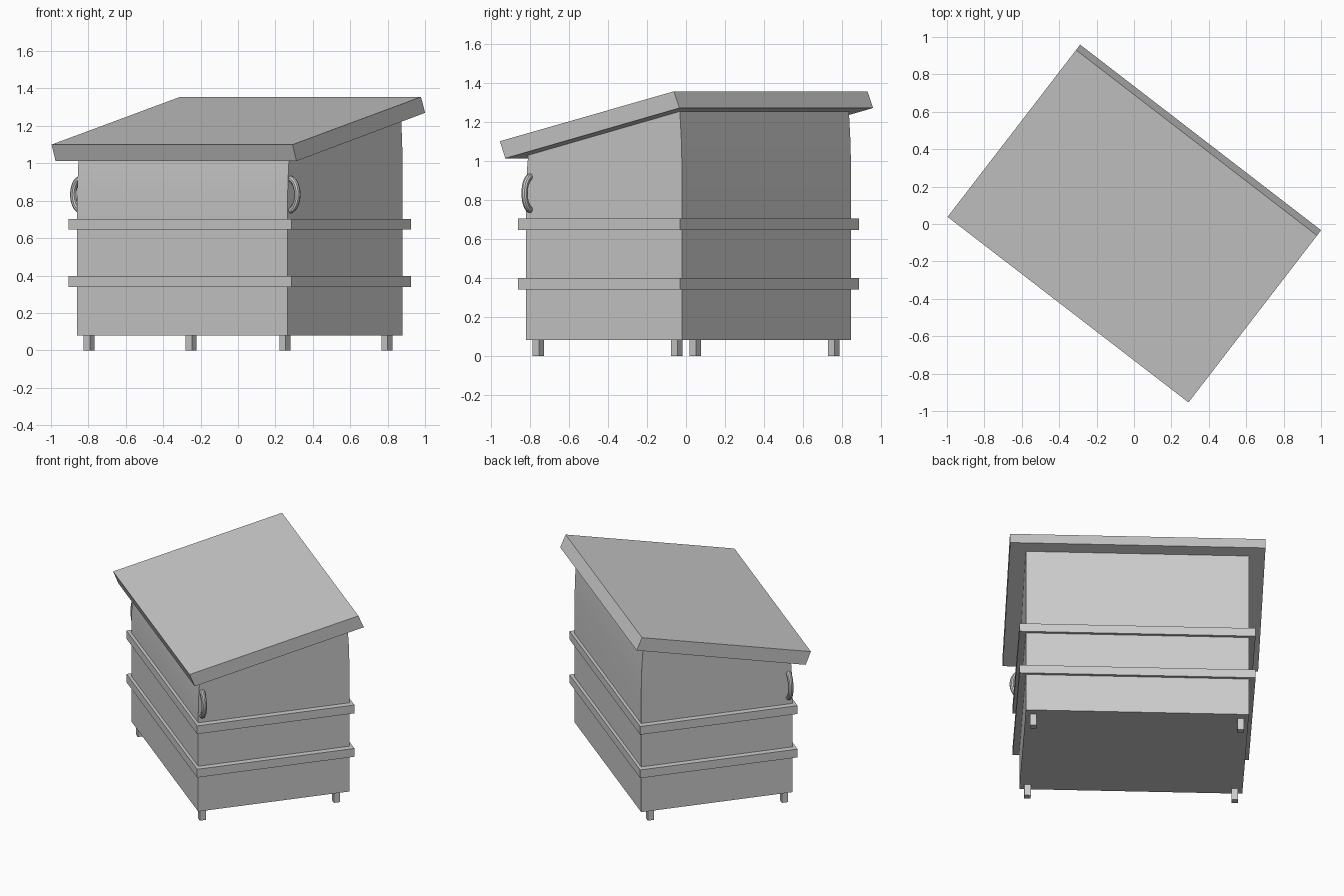
import bpy, bmesh, math
from mathutils import Matrix, Vector

if "Cube" in bpy.data.objects:
    bpy.data.objects.remove(bpy.data.objects["Cube"])

# Everything is built in the hive's own axes, then turned about z
TURN = Matrix.Rotation(math.radians(-37.6), 4, 'Z')


def finish(name, bm, smooth=False):
    bmesh.ops.recalc_face_normals(bm, faces=bm.faces[:])
    bmesh.ops.transform(bm, matrix=TURN, verts=bm.verts[:])
    me = bpy.data.meshes.new(name)
    bm.to_mesh(me)
    bm.free()
    ob = bpy.data.objects.new(name, me)
    bpy.context.collection.objects.link(ob)
    if smooth:
        bpy.ops.object.select_all(action='DESELECT')
        ob.select_set(True)
        bpy.context.view_layer.objects.active = ob
        bpy.ops.object.shade_smooth_by_angle(angle=math.radians(35))
    return ob


def box(name, x0, x1, y0, y1, z0, z1):
    bm = bmesh.new()
    size = Matrix.Diagonal((x1 - x0, y1 - y0, z1 - z0, 1))
    mid = Matrix.Translation(((x0 + x1) / 2, (y0 + y1) / 2, (z0 + z1) / 2))
    bmesh.ops.create_cube(bm, size=1, matrix=mid @ size)
    return finish(name, bm)


def extrude_side(name, profile, half, smooth=False):
    """Extrude a (y, z) side profile from -half to +half in x."""
    bm = bmesh.new()
    face = bm.faces.new([bm.verts.new((-half, y, z)) for y, z in profile])
    new = bmesh.ops.extrude_face_region(bm, geom=[face])['geom']
    verts = [g for g in new if isinstance(g, bmesh.types.BMVert)]
    bmesh.ops.translate(bm, verts=verts, vec=(2 * half, 0, 0))
    return finish(name, bm, smooth)


def handle(name, side):
    """Round bar bent into a half oval against a side wall."""
    bm = bmesh.new()
    rings, n, steps, r = [], 10, 14, 0.017
    for i in range(steps + 1):
        a = math.pi * (i / steps - 0.5)
        out = Vector((math.cos(a), 0, math.sin(a)))
        centre = Vector((0.702 + 0.054 * out.x, -0.462, 0.833 + 0.085 * out.z))
        normal = Vector((out.x / 0.054, 0, out.z / 0.085)).normalized()
        ring = []
        for k in range(n):
            t = 2 * math.pi * k / n
            p = centre + normal * r * math.cos(t) + Vector((0, r * math.sin(t), 0))
            ring.append(bm.verts.new((side * p.x, p.y, p.z)))
        rings.append(ring)
    for a, b in zip(rings, rings[1:]):
        for k in range(n):
            m = (k + 1) % n
            bm.faces.new((a[k], a[m], b[m], b[k]))
    bm.faces.new(rings[0])
    bm.faces.new(rings[-1])
    return finish(name, bm, True)


# Stacked boxes
box("lower_box", -0.71, 0.71, -0.488, 0.521, 0.08, 0.37)
box("middle_box", -0.71, 0.71, -0.488, 0.521, 0.37, 0.67)
extrude_side("upper_box", [
    (-0.488, 0.67), (0.521, 0.67), (0.521, 0.95), (0.517, 1.10), (0.505, 1.28),
    (-0.471, 1.06), (-0.480, 0.97), (-0.486, 0.86), (-0.488, 0.76)], 0.71, True)

# Projecting bands
for name, z in (("lower_band", 0.34), ("upper_band", 0.645)):
    box(name, -0.752, 0.752, -0.508, 0.541, z, z + 0.058)

# Sloping roof
extrude_side("roof", [(-0.578, 1.10), (0.548, 1.355),
                      (0.584, 1.27), (-0.543, 1.012)], 0.813)

# Feet and handles
for sx, side in ((-1, "left"), (1, "right")):
    for sy, end in ((-1, "front"), (1, "back")):
        x, y = sx * 0.66, sy * 0.447
        box(f"{end}_{side}_foot", x - 0.021, x + 0.021, y - 0.021, y + 0.021, 0, 0.085)
    handle(f"{side}_handle", sx)
